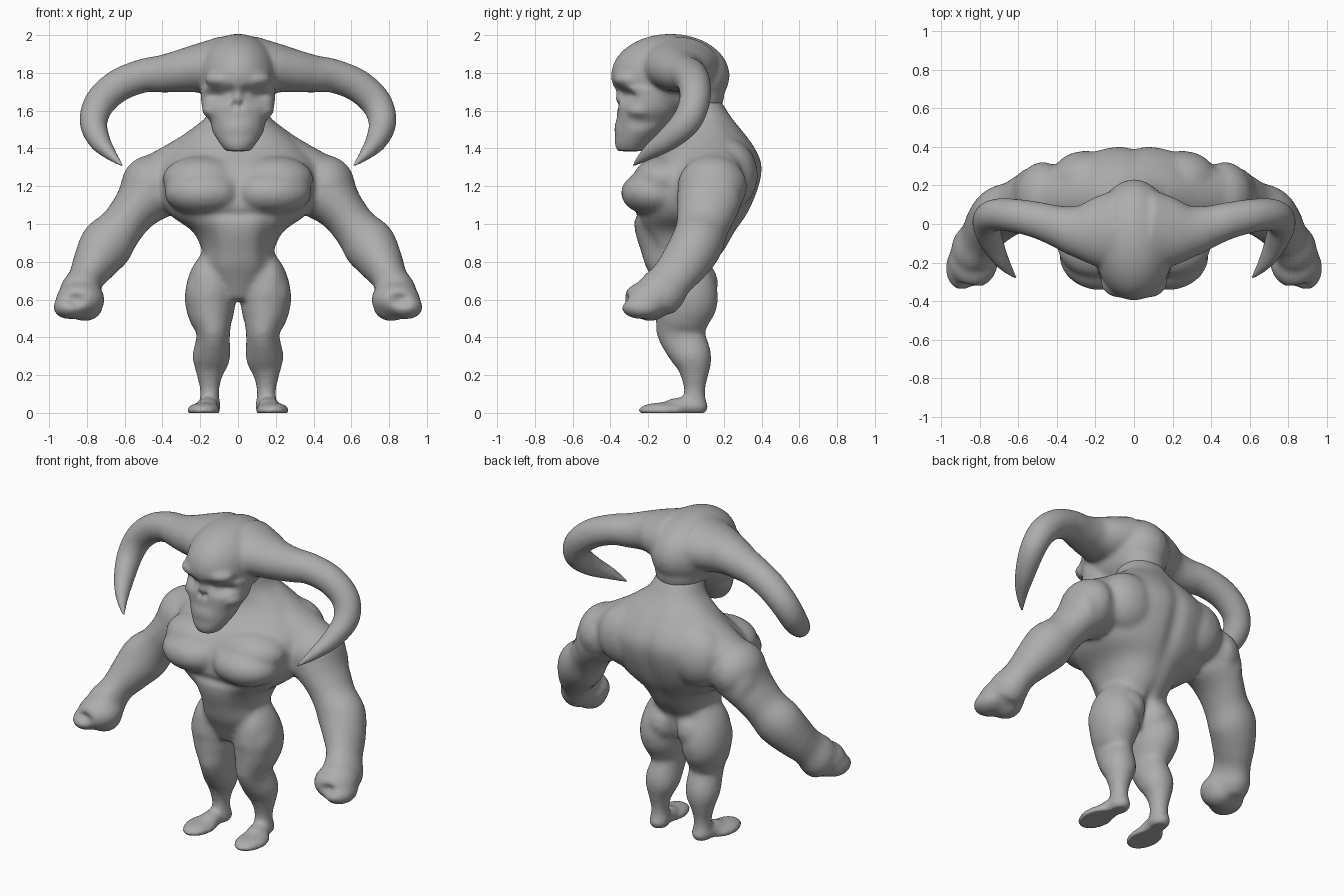
import bpy, bmesh, math
from mathutils import Vector, Matrix

skin = bpy.data.materials.new("grey_clay")
skin.diffuse_color = (0.42, 0.42, 0.42, 1)


def blob(bm, c, r, sides=(1, -1)):
    """Ellipsoid muscle mass, mirrored in x."""
    for s in sides:
        m = Matrix.Translation((c[0] * s, c[1], c[2])) @ Matrix.Diagonal((*r, 1))
        bmesh.ops.create_uvsphere(bm, u_segments=32, v_segments=20, radius=1, matrix=m)


def spline(pts, steps=6):
    """Catmull-Rom resampling of points with radii."""
    p = [Vector(q) for q in pts]
    p = [p[0]] + p + [p[-1]]
    out = []
    for i in range(1, len(p) - 2):
        a, b, c, d = p[i - 1:i + 3]
        for k in range(steps):
            t = k / steps
            out.append(0.5 * (2 * b + (c - a) * t + (2 * a - 5 * b + 4 * c - d) * t * t
                              + (3 * b - a - 3 * c + d) * t ** 3))
    return out + [p[-1]]


def limb(bm, pts, sides=(1, -1), n=32, power=1.0, level=False):
    """Tapered tube through (x, y, z, width radius, depth radius).
    Low power is boxier; level keeps every ring horizontal."""
    path = spline(pts)
    for s in sides:
        rings = []
        for i, q in enumerate(path):
            a, b = path[max(i - 1, 0)], path[min(i + 1, len(path) - 1)]
            t = Vector((0, 0, 1)) if level else (Vector(b[:3]) - Vector(a[:3])).normalized()
            u = Vector((0, 1, 0)).cross(t).normalized()
            v = t.cross(u)
            ring = []
            for k in range(n):
                w = 2 * math.pi * (k + .5) / n
                cx, sy = math.cos(w), math.sin(w)
                cx = math.copysign(abs(cx) ** power, cx)
                sy = math.copysign(abs(sy) ** power, sy)
                co = Vector(q[:3]) + u * (cx * max(q[3], 0.003)) + v * (sy * max(q[4], 0.003))
                ring.append(bm.verts.new((co.x * s, co.y, co.z)))
            rings.append(ring)
        for r0, r1 in zip(rings, rings[1:]):
            for k in range(n):
                j = (k + 1) % n
                bm.faces.new((r0[k], r0[j], r1[j], r1[k]))
        bm.faces.new(rings[0][::-1])
        bm.faces.new(rings[-1])


def finish(bm, name, voxel, smooth, dents):
    """Fuse the masses into one skin, then press in the hollows."""
    bmesh.ops.recalc_face_normals(bm, faces=bm.faces[:])
    me = bpy.data.meshes.new(name)
    bm.to_mesh(me)
    bm.free()
    ob = bpy.data.objects.new(name, me)
    bpy.context.collection.objects.link(ob)
    mod = ob.modifiers.new("fuse", 'REMESH')
    mod.mode = 'VOXEL'
    mod.voxel_size = voxel
    mod = ob.modifiers.new("soften", 'SMOOTH')
    mod.factor = 0.5
    mod.iterations = smooth
    dg = bpy.context.evaluated_depsgraph_get()
    fused = bpy.data.meshes.new_from_object(ob.evaluated_get(dg))
    ob.modifiers.clear()
    ob.data = fused
    for vert in fused.vertices:
        co = vert.co.copy()
        for c, r, push in dents:
            for s in ((1, -1) if c[0] else (1,)):
                d = ((co.x - c[0] * s) / r[0]) ** 2 + ((co.y - c[1]) / r[1]) ** 2 \
                    + ((co.z - c[2]) / r[2]) ** 2
                if d < 6:
                    f = math.exp(-d)
                    vert.co += Vector((push[0] * s, push[1], push[2])) * f
        vert.co.z = max(vert.co.z, 0)
    fused.materials.clear()
    fused.materials.append(skin)
    fused.polygons.foreach_set("use_smooth", [True] * len(fused.polygons))
    fused.update()
    return ob


# Body
body = bmesh.new()
# torso: height, half width, front, back
profile = [(.60, .06, -.13, .08), (.70, .14, -.175, .13), (.78, .18, -.215, .145),
           (.86, .19, -.24, .205), (.96, .24, -.27, .265), (1.04, .35, -.275, .32),
           (1.12, .405, -.275, .36), (1.22, .425, -.265, .395), (1.31, .415, -.205, .405),
           (1.39, .36, -.125, .375), (1.47, .28, -.07, .32), (1.56, .175, -.06, .245),
           (1.66, .13, -.08, .18)]
limb(body, [(0, (f + b) / 2, z, w, (b - f) / 2) for z, w, f, b in profile], (1,), 64, .9, True)
# chest and shoulder blades
blob(body, (.175, -.16, 1.165), (.215, .185, .125))
blob(body, (.19, -.11, 1.24), (.21, .17, .12))
blob(body, (.25, .225, 1.26), (.19, .155, .19))
# buttocks
blob(body, (.1, .07, .69), (.105, .1, .11))
# neck to shoulder slope
limb(body, [(.1, .12, 1.49, .1, .12), (.24, .14, 1.375, .11, .15), (.4, .15, 1.26, .13, .16)])
# arms with shoulder caps
limb(body, [(.34, .14, 1.25, .12, .15), (.46, .13, 1.17, .16, .175), (.55, .11, 1.07, .125, .16),
            (.62, .085, .98, .12, .14), (.695, .055, .89, .142, .14), (.76, -.01, .79, .118, .13),
            (.805, -.075, .71, .095, .118), (.835, -.13, .64, .11, .13), (.85, -.17, .58, .1, .115)])
blob(body, (.46, .14, 1.2), (.16, .185, .165))
blob(body, (.54, .17, 1.13), (.09, .12, .16))
# fists
blob(body, (.835, -.195, .6), (.13, .14, .1))
blob(body, (.89, -.23, .56), (.09, .115, .065))
blob(body, (.81, -.19, .565), (.095, .1, .08))
# legs
limb(body, [(.12, 0, .82, .08, .12), (.14, -.01, .72, .12, .155), (.147, .0, .6, .135, .17),
            (.14, -.02, .5, .117, .145), (.13, -.025, .42, .088, .125), (.142, .033, .29, .1, .105),
            (.15, .045, .2, .07, .075), (.15, .045, .12, .051, .057), (.15, .045, .04, .057, .065)])
blob(body, (.195, -.03, .63), (.085, .115, .13))
blob(body, (.13, -.095, .43), (.06, .065, .06))
# feet
blob(body, (.15, .05, .033), (.062, .07, .05))
blob(body, (.163, -.03, .033), (.06, .1, .05))
blob(body, (.182, -.12, .014), (.09, .135, .042))
finish(body, "body", .014, 16, [
    ((0, .38, 1.15), (.05, .2, .28), (0, -.02, 0)),        # spine groove
    ((0, .16, .7), (.03, .12, .1), (0, -.03, 0)),          # buttock cleft
    ((0, -.32, 1.2), (.04, .12, .1), (0, .012, 0)),        # chest cleft
    ((0, -.28, 1.05), (.14, .1, .025), (0, .015, 0)),      # rib arch
    ((.15, -.2, .88), (.04, .1, .16), (0, .02, 0)),        # flank hollow
    ((.42, .34, 1.2), (.04, .14, .16), (0, -.008, 0)),     # shoulder blade seam
    ((.86, -.32, .6), (.045, .06, .03), (0, .03, 0)),      # fist hollow
])

# Head with horns
head = bmesh.new()
blob(head, (0, -.083, 1.785), (.215, .315, .222), (1,))
blob(head, (0, .06, 1.69), (.148, .143, .15), (1,))
# jaw and muzzle
limb(head, [(0, -.2, 1.72, .2, .18), (0, -.195, 1.61, .19, .17), (0, -.235, 1.51, .148, .135),
            (0, -.28, 1.43, .1, .098), (0, -.295, 1.385, .065, .07)], (1,), level=True)
blob(head, (0, -.3, 1.5), (.105, .08, .1), (1,))
# cheekbones, brows, nose bridge
blob(head, (.115, -.24, 1.6), (.078, .08, .05))
blob(head, (.07, -.3, 1.765), (.105, .085, .05))
blob(head, (0, -.33, 1.68), (.04, .055, .1), (1,))
# horns
limb(head, [(.08, -.035, 1.835, .16, .215), (.2, -.04, 1.825, .132, .18), (.3, -.035, 1.81, .114, .135),
            (.4, -.01, 1.795, .1, .108), (.5, .02, 1.785, .09, .095), (.63, .045, 1.735, .087, .087),
            (.73, .045, 1.645, .083, .082), (.765, 0, 1.54, .074, .078),
            (.735, -.1, 1.445, .059, .063), (.68, -.2, 1.375, .036, .041),
            (.61, -.285, 1.305, .008, .01)])
finish(head, "head_with_horns", .011, 16, [
    ((.112, -.32, 1.68), (.07, .14, .038), (0, .055, 0)),    # eye sockets
    ((.04, -.36, 1.70), (.03, .08, .03), (0, .02, 0)),       # inner eye corners
    ((.018, -.38, 1.63), (.016, .06, .022), (0, .025, 0)),   # nose holes
    ((.165, -.22, 1.54), (.05, .1, .04), (-.015, .01, 0)),   # cheek hollows
])
